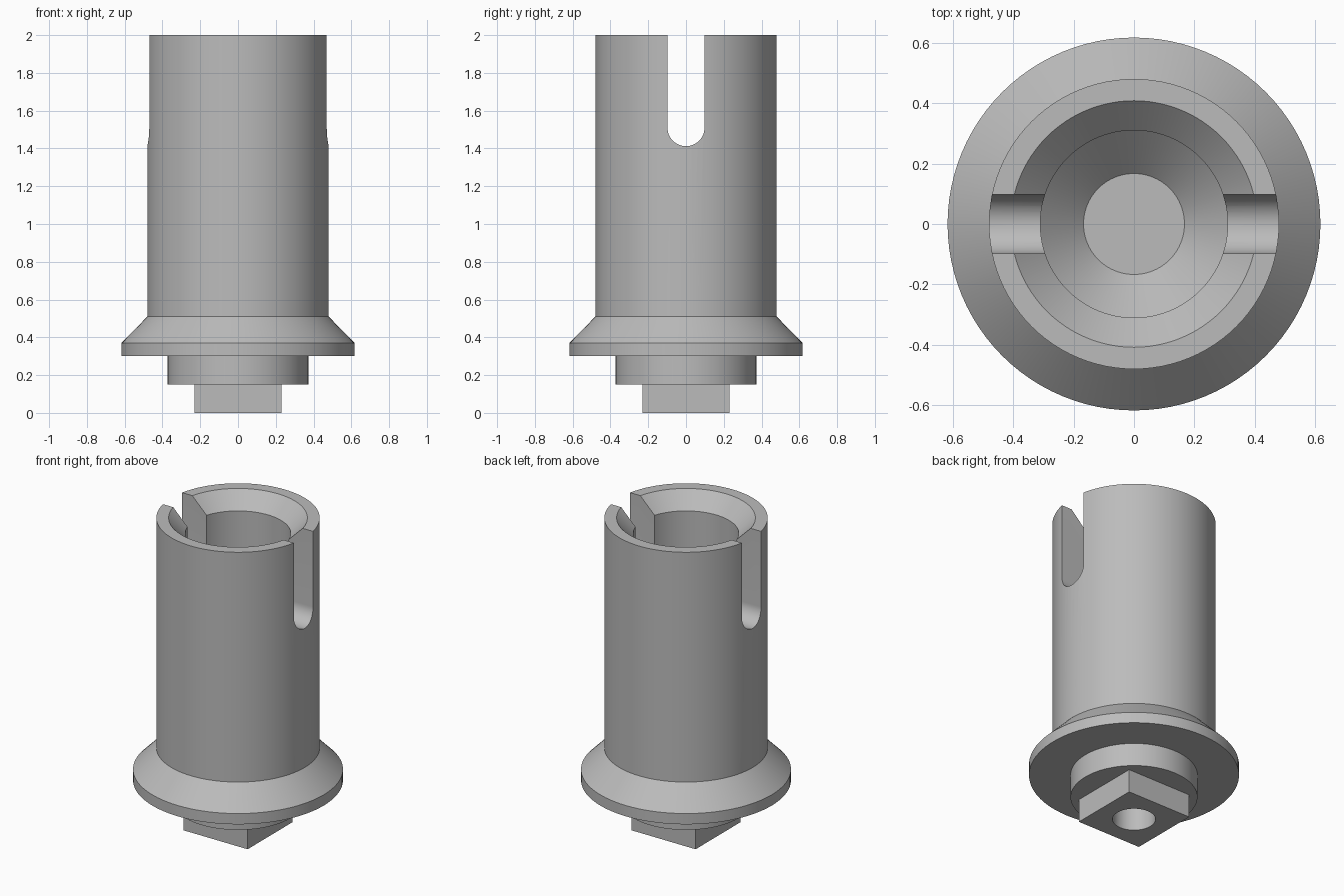
import bpy, bmesh, math
from mathutils import Matrix, Vector

default = bpy.data.objects.get("Cube")
if default:
    bpy.data.objects.remove(default, do_unlink=True)

grey = bpy.data.materials.new("plain grey")
grey.use_nodes = True
colour = (0.5, 0.5, 0.5, 1)
grey.diffuse_color = colour
grey.node_tree.nodes["Principled BSDF"].inputs["Base Color"].default_value = colour


def make_object(name, bm):
    bmesh.ops.recalc_face_normals(bm, faces=bm.faces)
    mesh = bpy.data.meshes.new(name)
    bm.to_mesh(mesh)
    bm.free()
    mesh.materials.append(grey)
    obj = bpy.data.objects.new(name, mesh)
    bpy.context.collection.objects.link(obj)
    return obj


def lathe(name, profile, steps=96):
    bm = bmesh.new()
    verts = [bm.verts.new((r, 0, z)) for r, z in profile]
    edges = [bm.edges.new(pair) for pair in zip(verts, verts[1:])]
    bmesh.ops.spin(bm, geom=verts + edges, axis=(0, 0, 1), cent=(0, 0, 0),
                   angle=math.tau, steps=steps)
    bmesh.ops.remove_doubles(bm, verts=bm.verts, dist=0.0001)
    return make_object(name, bm)


def cut(obj, cutter):
    cutter.hide_render = True
    mod = obj.modifiers.new("cut", "BOOLEAN")
    mod.operation = "DIFFERENCE"
    mod.solver = "EXACT"
    mod.object = cutter
    bpy.ops.object.select_all(action="DESELECT")
    bpy.context.view_layer.objects.active = obj
    obj.select_set(True)
    bpy.ops.object.modifier_apply(modifier=mod.name)
    bpy.data.objects.remove(cutter, do_unlink=True)


# Tube with flange, collar, chamfered bore and blind hole underneath
body = lathe("flanged_tube", [
    (0, 0.36), (0.126, 0.36), (0.126, 0.15), (0.373, 0.15), (0.373, 0.3),
    (0.617, 0.3), (0.617, 0.37), (0.48, 0.51), (0.48, 2), (0.408, 2),
    (0.31, 1.9), (0.31, 0.7), (0.167, 0.56), (0, 0.56)])

# Round-bottomed slot running across the tube
half, centre_z, arc = 0.098, 1.51, 24
outline = [(half, 2.2)]
outline += [(half * math.cos(math.pi * i / arc),
             centre_z - half * math.sin(math.pi * i / arc)) for i in range(arc + 1)]
outline += [(-half, 2.2)]
bm = bmesh.new()
face = bm.faces.new([bm.verts.new((-0.7, y, z)) for y, z in outline])
sweep = bmesh.ops.extrude_face_region(bm, geom=[face])
bmesh.ops.translate(bm, vec=Vector((1.4, 0, 0)),
                    verts=[v for v in sweep["geom"] if isinstance(v, bmesh.types.BMVert)])
cut(body, make_object("slot_cutter", bm))

# Square drive block with the hole through it
bm = bmesh.new()
bmesh.ops.create_cube(bm, size=1, matrix=Matrix.Translation((0, 0, 0.075))
                      @ Matrix.Diagonal((0.46, 0.46, 0.15, 1)))
block = make_object("square_drive", bm)
bm = bmesh.new()
bmesh.ops.create_cone(bm, cap_ends=True, segments=96, radius1=0.126, radius2=0.126, depth=1)
cut(block, make_object("hole_cutter", bm))

# Smooth curved walls, crisp edges
for obj in (body, block):
    bpy.ops.object.select_all(action="DESELECT")
    bpy.context.view_layer.objects.active = obj
    obj.select_set(True)
    bpy.ops.object.shade_smooth_by_angle(angle=math.radians(25))
